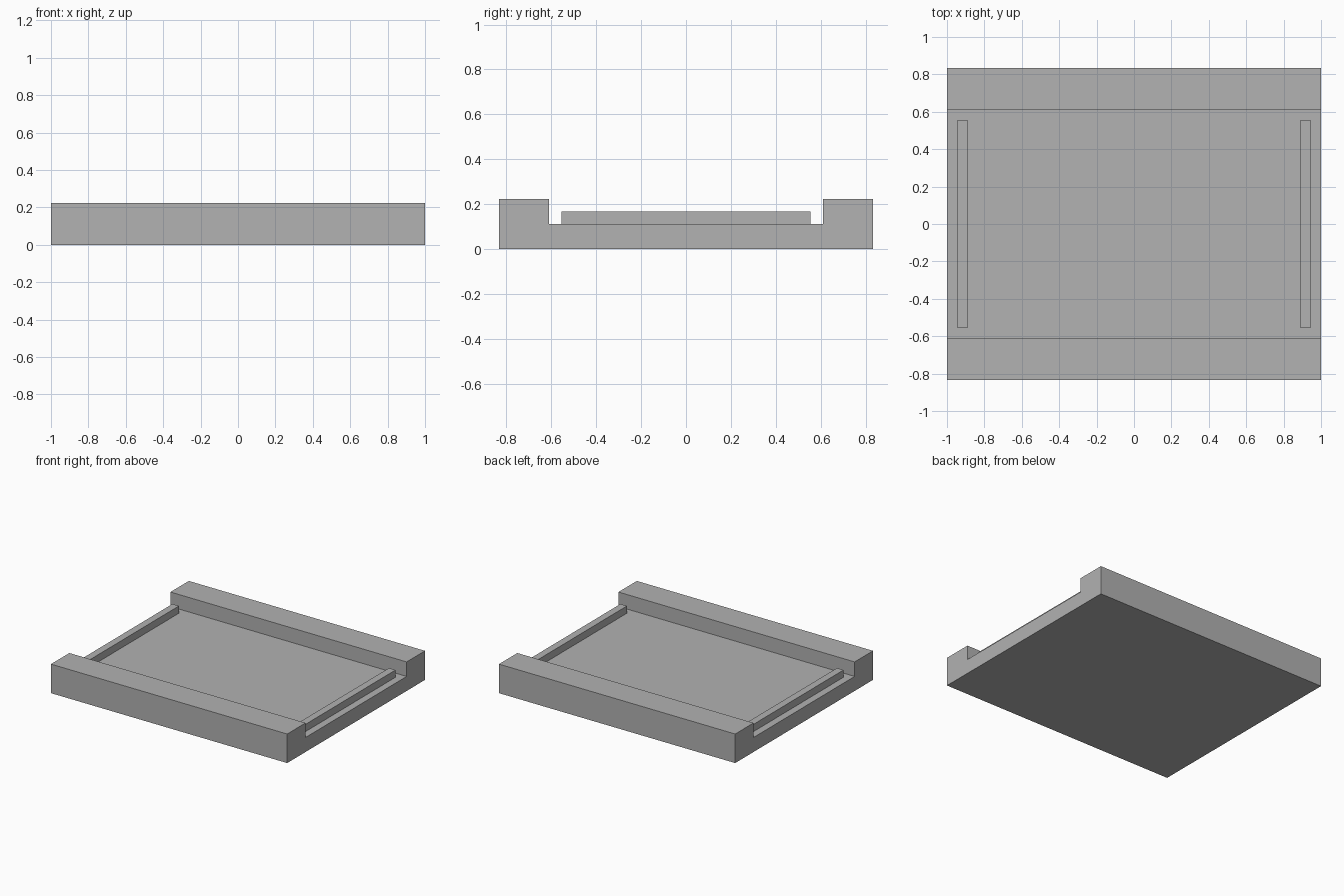
import bpy

cube = bpy.data.objects.get("Cube")
if cube:
    bpy.data.objects.remove(cube, do_unlink=True)

U = 2 / 36  # module: the model is 36 units wide

grey = bpy.data.materials.new("plain grey")
grey.use_nodes = True
colour = (0.445, 0.445, 0.445, 1)
grey.diffuse_color = colour
grey.node_tree.nodes["Principled BSDF"].inputs["Base Color"].default_value = colour


def add_object(name, verts, faces):
    mesh = bpy.data.meshes.new(name)
    mesh.from_pydata(verts, [], faces)
    mesh.materials.append(grey)
    obj = bpy.data.objects.new(name, mesh)
    bpy.context.collection.objects.link(obj)
    return obj


def extrude_x(name, profile, x0, x1):
    """Solid made by sweeping a (y, z) profile from x0 to x1."""
    n = len(profile)
    verts = [(x * U, y * U, z * U) for x in (x0, x1) for y, z in profile]
    sides = [(i, i + n, (i + 1) % n + n, (i + 1) % n) for i in range(n)]
    caps = [tuple(range(n)), tuple(reversed(range(n, 2 * n)))]
    return add_object(name, verts, sides + caps)


# Tray body: channel section with raised front and back curbs
half = [(15, 0), (15, 4), (11, 4), (11, 2)]
channel = half + [(-y, z) for y, z in reversed(half)]
extrude_x("tray_body", channel, -18, 18)

# Low rails near the two open ends
rail = [(10, 2), (10, 3), (-10, 3), (-10, 2)]
extrude_x("left_rail", rail, 16, 17)
extrude_x("right_rail", rail, -17, -16)
